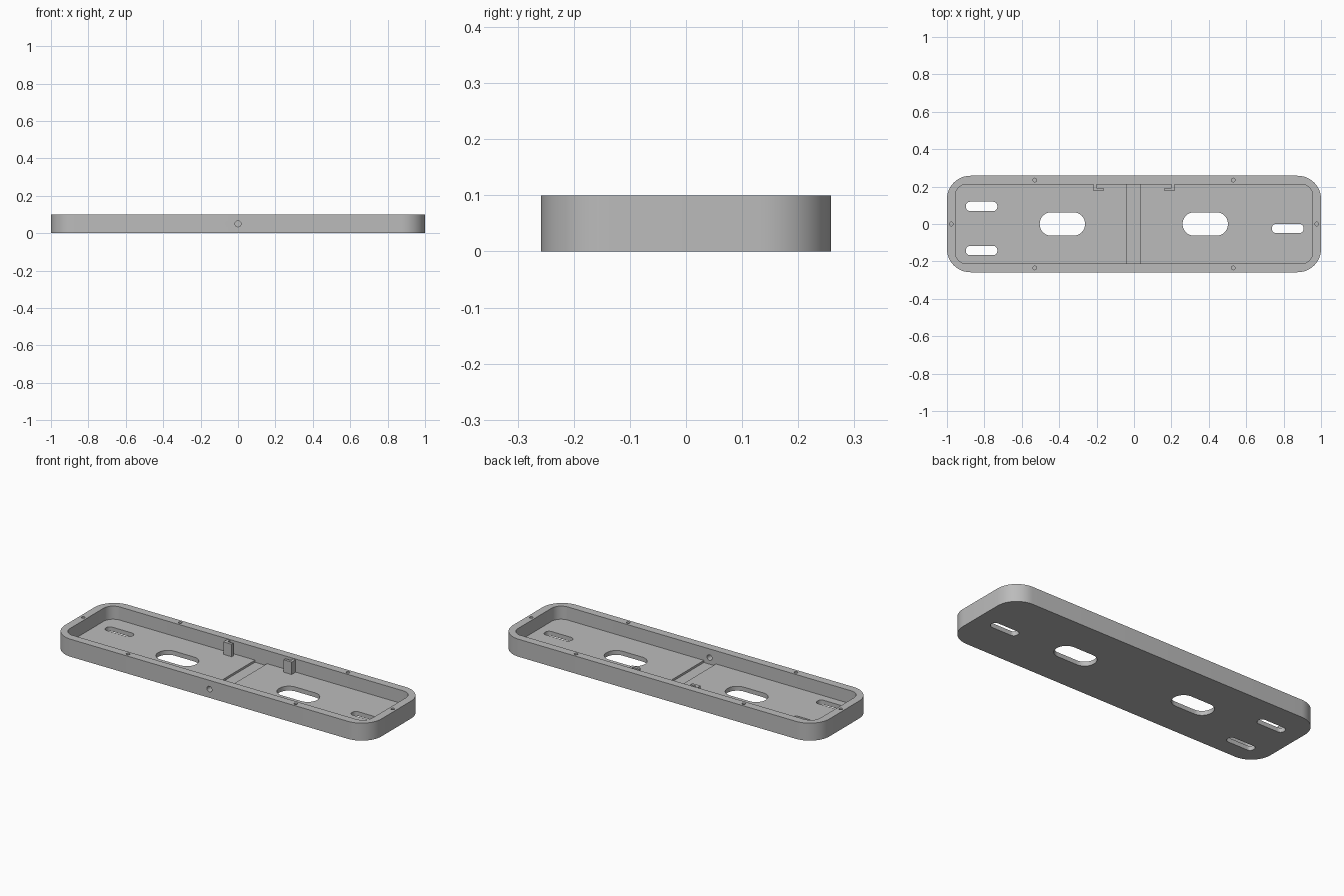
import bpy, bmesh, math
from mathutils import Matrix

if "Cube" in bpy.data.objects:
    bpy.data.objects.remove(bpy.data.objects["Cube"])

HEIGHT, FLOOR = 0.1, 0.025
INNER_Y = 0.212

grey = bpy.data.materials.new("grey plastic")
grey.use_nodes = True
grey.diffuse_color = (0.5, 0.5, 0.5, 1)
grey.node_tree.nodes["Principled BSDF"].inputs["Base Color"].default_value = (0.5, 0.5, 0.5, 1)


def rounded(cx, cy, w, h, r, steps=12):
    """Outline of a rounded rectangle, counter-clockwise."""
    pts = []
    for i, (sx, sy) in enumerate([(1, 1), (-1, 1), (-1, -1), (1, -1)]):
        for k in range(steps + 1):
            a = (i + k / steps) * math.pi / 2
            pts.append((cx + sx * (w / 2 - r) + r * math.cos(a),
                        cy + sy * (h / 2 - r) + r * math.sin(a)))
    return pts


def prism(name, outline, z0, z1):
    """Extrude an outline from z0 up to z1."""
    bm = bmesh.new()
    face = bm.faces.new([bm.verts.new((x, y, z0)) for x, y in outline])
    top = bmesh.ops.extrude_face_region(bm, geom=[face])["geom"]
    verts = [v for v in top if isinstance(v, bmesh.types.BMVert)]
    bmesh.ops.translate(bm, verts=verts, vec=(0, 0, z1 - z0))
    bmesh.ops.remove_doubles(bm, verts=bm.verts, dist=1e-5)
    bmesh.ops.recalc_face_normals(bm, faces=bm.faces)
    mesh = bpy.data.meshes.new(name)
    bm.to_mesh(mesh)
    bm.free()
    mesh.materials.append(grey)
    obj = bpy.data.objects.new(name, mesh)
    bpy.context.collection.objects.link(obj)
    return obj


def box(x0, x1, y0, y1):
    return [(x0, y0), (x1, y0), (x1, y1), (x0, y1)]


def cut(target, cutter):
    """Subtract the cutter, then discard it."""
    cutter.hide_render = True
    mod = target.modifiers.new("cut", "BOOLEAN")
    mod.operation, mod.solver, mod.object = "DIFFERENCE", "EXACT", cutter
    bpy.context.view_layer.objects.active = target
    bpy.ops.object.modifier_apply(modifier=mod.name)
    bpy.data.objects.remove(cutter)


# Tray body with its open cavity
tray = prism("tray", rounded(0, 0, 2, 0.516, 0.125), 0, HEIGHT)
cut(tray, prism("cavity", rounded(0, 0, 1.91, 2 * INNER_Y, 0.06), FLOOR, 0.2))

# Shallow channel across the floor
cut(tray, prism("channel", box(-0.041, 0.035, -INNER_Y, INNER_Y), FLOOR - 0.012, 0.05))

# Large cable openings and small mounting slots
for x in (-0.383, 0.381):
    cut(tray, prism("opening", rounded(x, 0, 0.242, 0.124, 0.06), -0.1, 0.06))
for x, y in [(-0.815, 0.094), (-0.815, -0.142), (0.822, -0.024)]:
    cut(tray, prism("slot", rounded(x, y, 0.168, 0.05, 0.022), -0.1, 0.06))

# Blind screw holes in the rim
for x, y in [(-0.53, 0.235), (0.53, 0.235), (-0.53, -0.235), (0.53, -0.235),
             (-0.977, 0), (0.977, 0)]:
    cut(tray, prism("screw_hole", rounded(x, y, 0.02, 0.02, 0.01, 4), 0.05, 0.15))

# Round hole through the front wall
hole = prism("front_hole", rounded(0, 0, 0.032, 0.032, 0.016, 6), -0.03, 0.03)
hole.data.transform(Matrix.Translation((0, -0.235, 0.05)) @ Matrix.Rotation(math.pi / 2, 4, "X"))
cut(tray, hole)

bpy.ops.object.select_all(action="DESELECT")
tray.select_set(True)
bpy.context.view_layer.objects.active = tray
bpy.ops.object.shade_smooth_by_angle(angle=math.radians(30))

# Hooked clips on the back wall, mirrored left and right
for side, name in [(1, "left_clip"), (-1, "right_clip")]:
    hook = [(0.2, 0.214), (0.2, 0.192), (0.163, 0.192), (0.163, 0.176), (0.216, 0.176), (0.216, 0.214)]
    prism(name, [(side * x, y) for x, y in hook], FLOOR - 0.001, HEIGHT - 0.004)
